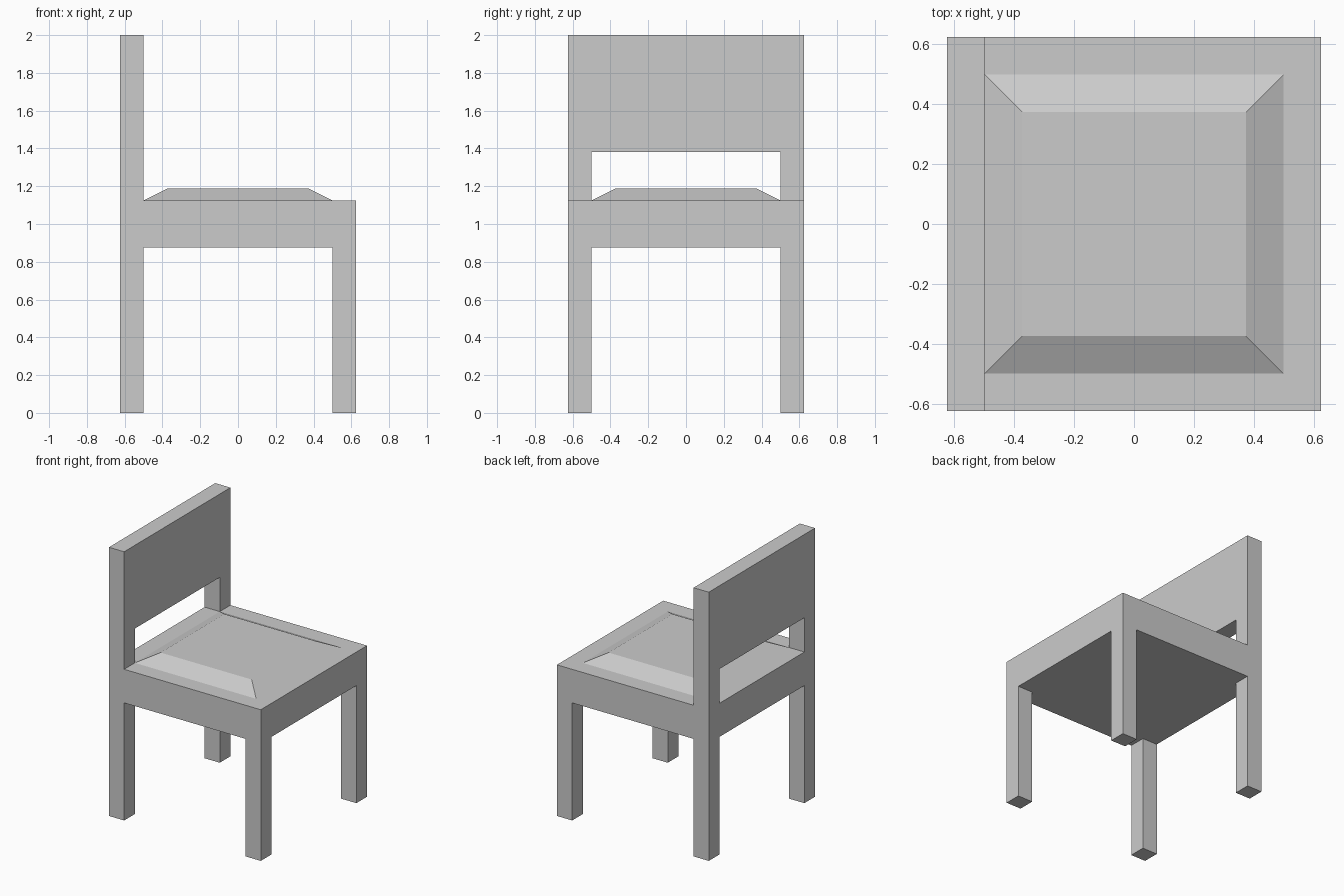
import bpy, bmesh

if "Cube" in bpy.data.objects:
    bpy.data.objects.remove(bpy.data.objects["Cube"])

OUT, IN, TOP_IN = 0.625, 0.5, 0.375      # outer edge, inner edge of legs, cushion top edge
SEAT_BOTTOM, SEAT_TOP = 0.875, 1.125
CUSHION_TOP, PANEL_BOTTOM, BACK_TOP = 1.1875, 1.38, 2.0


def block(name, x, y, z, hidden="", top_scale=1.0):
    """Box between ranges; hidden lists 'top'/'bottom' faces buried in a neighbour."""
    bm = bmesh.new()
    bmesh.ops.create_cube(bm, size=1.0)
    for v in bm.verts:
        s = top_scale if v.co.z > 0 else 1.0
        v.co = [(r[0] + r[1]) / 2 + c * k * (r[1] - r[0])
                for r, c, k in zip((x, y, z), v.co, (s, s, 1.0))]
    bm.normal_update()
    buried = [f for f in bm.faces
              if ("top" in hidden and f.normal.z > 0.9)
              or ("bottom" in hidden and f.normal.z < -0.9)]
    if buried:
        bmesh.ops.delete(bm, geom=buried, context='FACES_ONLY')
    mesh = bpy.data.meshes.new(name)
    bm.to_mesh(mesh)
    bm.free()
    obj = bpy.data.objects.new(name, mesh)
    bpy.context.collection.objects.link(obj)
    return obj


FULL, BACK, FRONT = (-OUT, OUT), (-OUT, -IN), (IN, OUT)

# Seat slab
block("seat", FULL, FULL, (SEAT_BOTTOM, SEAT_TOP))

# Cushion with sloped sides
block("seat_cushion", (-IN, IN), (-IN, IN), (SEAT_TOP, CUSHION_TOP),
      hidden="bottom", top_scale=TOP_IN / IN)

# Legs and backrest posts, on both sides
for side, y in (("right", BACK), ("left", FRONT)):
    block(f"front_leg_{side}", FRONT, y, (0, SEAT_BOTTOM), hidden="top")
    block(f"back_leg_{side}", BACK, y, (0, SEAT_BOTTOM), hidden="top")
    block(f"backrest_post_{side}", BACK, y, (SEAT_TOP, PANEL_BOTTOM), hidden="top bottom")

# Backrest panel
block("backrest_panel", BACK, FULL, (PANEL_BOTTOM, BACK_TOP))
